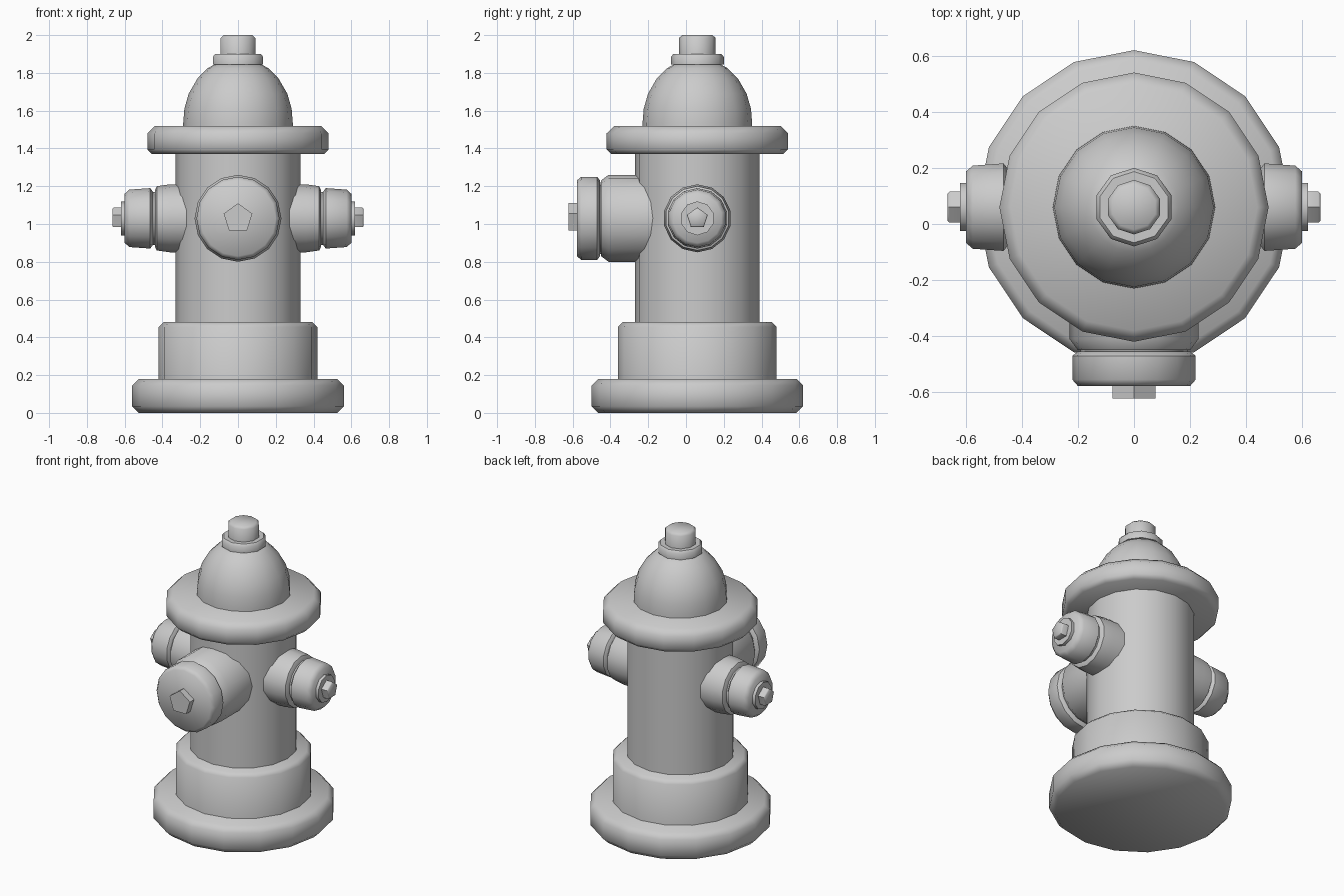
import bpy, bmesh, math
from mathutils import Matrix, Vector

if "Cube" in bpy.data.objects:
    bpy.data.objects.remove(bpy.data.objects["Cube"])

CY = 0.06      # hydrant axis offset in y
NZ = 1.03      # nozzle height


def lathe(name, profile, sides, matrix):
    """Closed solid of revolution about local z from (radius, height) points."""
    bm = bmesh.new()
    rings = []
    for r, h in profile:
        ring = []
        for i in range(sides):
            a = 2 * math.pi * i / sides + math.pi / 2
            ring.append(bm.verts.new((r * math.cos(a), r * math.sin(a), h)))
        rings.append(ring)
    for lo, hi in zip(rings, rings[1:]):
        for i in range(sides):
            j = (i + 1) % sides
            bm.faces.new((lo[i], lo[j], hi[j], hi[i]))
    bm.faces.new(rings[0][::-1])
    bm.faces.new(rings[-1])
    bm.transform(matrix)
    bmesh.ops.recalc_face_normals(bm, faces=bm.faces)
    mesh = bpy.data.meshes.new(name)
    bm.to_mesh(mesh)
    bm.free()
    ob = bpy.data.objects.new(name, mesh)
    bpy.context.collection.objects.link(ob)
    bpy.ops.object.select_all(action='DESELECT')
    ob.select_set(True)
    bpy.context.view_layer.objects.active = ob
    bpy.ops.object.shade_smooth_by_angle(angle=math.radians(50))
    return ob


def frame(axis):
    """Nozzle frame: local z along axis, local y pointing up."""
    z = Vector(axis)
    y = Vector((0, 0, 1))
    x = y.cross(z)
    m = Matrix((x, y, z)).transposed().to_4x4()
    return Matrix.Translation((0, CY, NZ)) @ m


# Vertical stack: base, barrel, flange, bonnet, top nut
up = Matrix.Translation((0, CY, 0))
stack = [
    ("base_flange", 16, [(.525, 0), (.56, .035), (.56, .145), (.525, .18)]),
    ("lower_collar", 16, [(.42, .1), (.42, .455), (.395, .48)]),
    ("barrel", 16, [(.33, .4), (.33, 1.45)]),
    ("upper_flange", 16, [(.455, 1.37), (.48, 1.395), (.48, 1.48), (.44, 1.52)]),
    ("bonnet", 16, [(.29, 1.45), (.29, 1.535), (.284, 1.61), (.261, 1.69),
                    (.215, 1.77), (.16, 1.825), (.115, 1.85)]),
    ("bonnet_cap", 10, [(.14, 1.845), (.14, 1.885), (.127, 1.9)]),
    ("top_nut", 10, [(.097, 1.88), (.097, 1.985), (.08, 2.0)]),
]
for name, sides, profile in stack:
    lathe(name, profile, sides, up)

# Side nozzles, one per side
for side, sx in (("right", 1), ("left", -1)):
    m = frame((sx, 0, 0))
    lathe(side + "_nozzle", [(.18, .2), (.18, .36), (.17, .43), (.15, .44)], 14, m)
    lathe(side + "_nozzle_neck", [(.14, .42), (.14, .48)], 14, m)
    lathe(side + "_nozzle_cap", [(.14, .45), (.16, .465), (.152, .575), (.13, .6)], 14, m)
    lathe(side + "_cap_boss", [(.09, .59), (.09, .62)], 10, m)
    lathe(side + "_cap_nut", [(.058, .61), (.058, .658), (.05, .665)], 5, m)

# Large front nozzle
m = frame((0, -1, 0))
lathe("front_nozzle", [(.23, .2), (.23, .47), (.2, .51)], 16, m)
lathe("front_nozzle_neck", [(.19, .48), (.19, .54)], 16, m)
lathe("front_nozzle_cap", [(.2, .515), (.22, .53), (.22, .615), (.2, .638)], 16, m)
lathe("front_cap_nut", [(.08, .62), (.08, .682)], 5, m)
